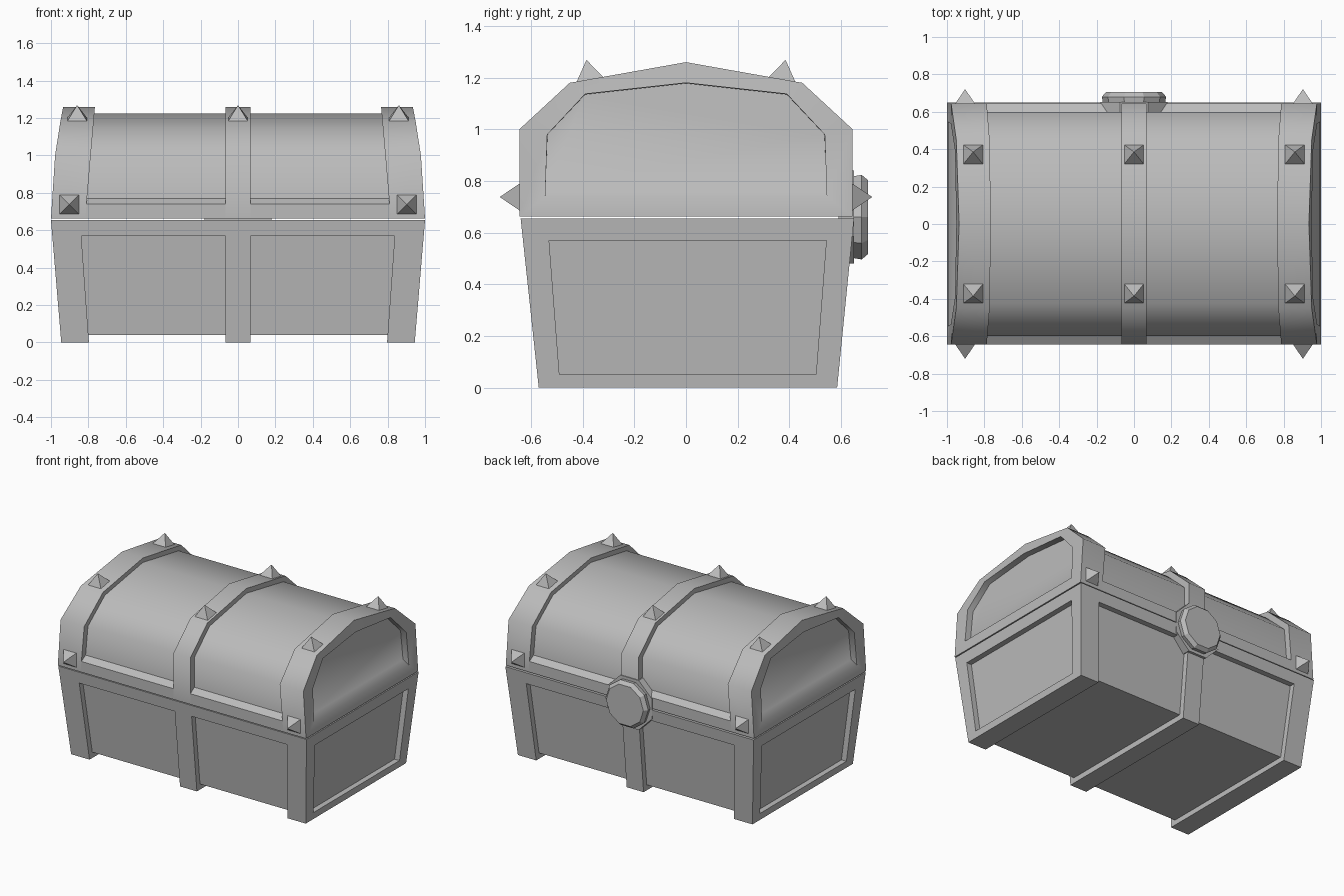
import bpy, bmesh, math
from mathutils import Vector

if "Cube" in bpy.data.objects:
    bpy.data.objects.remove(bpy.data.objects["Cube"])

grey = bpy.data.materials.new("chest_grey")
grey.diffuse_color = (0.5, 0.5, 0.5, 1)
grey.use_nodes = True
grey.node_tree.nodes["Principled BSDF"].inputs["Base Color"].default_value = grey.diffuse_color


def finish(name, bm, smooth=None):
    bmesh.ops.recalc_face_normals(bm, faces=bm.faces)
    mesh = bpy.data.meshes.new(name)
    bm.to_mesh(mesh)
    bm.free()
    mesh.materials.append(grey)
    ob = bpy.data.objects.new(name, mesh)
    bpy.context.collection.objects.link(ob)
    if smooth:
        bpy.ops.object.select_all(action='DESELECT')
        ob.select_set(True)
        bpy.context.view_layer.objects.active = ob
        bpy.ops.object.shade_smooth_by_angle(angle=math.radians(smooth))
    return ob


def loft(name, rings, smooth=None):
    """Join equal-length rings of points and cap both ends."""
    bm = bmesh.new()
    vr = [[bm.verts.new(p) for p in r] for r in rings]
    n = len(vr[0])
    for a, b in zip(vr, vr[1:]):
        for i in range(n):
            j = (i + 1) % n
            bm.faces.new((a[i], a[j], b[j], b[i]))
    bm.faces.new(vr[0])
    bm.faces.new(vr[-1])
    return finish(name, bm, smooth)


def ring(profile, x_of_z):
    return [(x_of_z(z), y, z) for y, z in profile]


def prism(name, profile, x0, x1, smooth=None):
    return loft(name, [ring(profile, lambda z: x0), ring(profile, lambda z: x1)], smooth)


def end_frame(name, s, outer, opening, panel, x_in, x_out, depth, smooth=None):
    """Band around one end of the chest, with a sunken end panel."""
    loft(name, [ring(outer, lambda z: s * x_in(z)),
                ring(outer, lambda z: s * x_out(z)),
                ring(opening, lambda z: s * x_out(z)),
                ring(panel, lambda z: s * (x_out(z) - depth))], smooth)


def arch(half):
    """Mirror a half profile (first point on the ridge) to the other side."""
    return half + [(-y, z) for y, z in reversed(half) if y > 0]


def front(z): return -0.57 - 0.107 * z
def back(z): return 0.585 + 0.1 * z


def body_section(z0, z1, inset=0.0):
    return [(front(z0) + inset, z0), (back(z0) - inset, z0),
            (back(z1) - inset, z1), (front(z1) + inset, z1)]


# ---- Body ----
TOP = 0.654
prism("body_core", body_section(0.04, 0.65, 0.04), -0.88, 0.88)
prism("body_centre_band", body_section(0, TOP), -0.068, 0.068)
body_opening = [(-0.49, 0.05), (0.503, 0.05), (0.543, 0.57), (-0.53, 0.57)]
for s, side in ((-1, "left"), (1, "right")):
    end_frame("body_end_" + side, s, body_section(0, TOP), body_opening, body_opening,
              lambda z: 0.797 + 0.0715 * z, lambda z: 0.945 + 0.084 * z, 0.04)
    prism("body_rim_" + side, body_section(0.57, TOP), s * 0.06, s * 0.86)

# ---- Lid ----
BASE = 0.662
lid_outer = arch([(0, 1.26), (0.45, 1.18), (0.645, 1.0), (0.645, BASE)])
lid_core = arch([(0, 1.225), (0.425, 1.147), (0.6, 0.985), (0.6, 0.68)])
lid_opening = arch([(0, 1.18), (0.39, 1.137), (0.537, 0.98), (0.545, 0.74)])
lid_panel = arch([(0, 1.178), (0.39, 1.135), (0.536, 0.98), (0.545, 0.77)])
lid_rim = [(-0.645, BASE), (-0.645, 0.74), (-0.6, 0.77),
           (0.6, 0.77), (0.645, 0.74), (0.645, BASE)]


def lid_x(z):
    pts = [(BASE, 1.0), (1.0, 0.978), (1.18, 0.95), (1.26, 0.935)]
    for (a, xa), (b, xb) in zip(pts, pts[1:]):
        if z <= b:
            return xa + (xb - xa) * (z - a) / (b - a)
    return pts[-1][1]


prism("lid_core", lid_core, -0.86, 0.86, 60)
prism("lid_centre_band", lid_outer, -0.068, 0.068, 60)
for s, side in ((-1, "left"), (1, "right")):
    end_frame("lid_end_" + side, s, lid_outer, lid_opening, lid_panel,
              lambda z: 0.81 - 0.0865 * (z - 0.74), lid_x, 0.045, 60)
    prism("lid_rim_" + side, lid_rim, s * 0.06, s * 0.83)


# ---- Pyramid studs ----
def stud(name, centre, normal, half=0.055, height=0.076):
    c, n = Vector(centre), Vector(normal).normalized()
    u = Vector((1, 0, 0))
    v = n.cross(u)
    c0 = c - n * 0.005
    base = [c0 + u * a * half + v * b * half
            for a, b in ((-1, -1), (1, -1), (1, 1), (-1, 1))]
    bm = bmesh.new()
    vs = [bm.verts.new(p) for p in base]
    tip = bm.verts.new(c + n * height)
    bm.faces.new(vs)
    for i in range(4):
        bm.faces.new((vs[i], vs[(i + 1) % 4], tip))
    finish(name, bm)


for f, face in ((-1, "front"), (1, "back")):
    for x, place in ((-0.86, "left"), (0, "centre"), (0.86, "right")):
        stud(f"top_stud_{face}_{place}", (x, f * 0.372, 1.194), (0, f * 0.175, 0.985))
        if x:
            stud(f"side_stud_{face}_{place}", (x * 1.05, f * 0.645, 0.738), (0, f, 0))


# ---- Lock on the back ----
def disc(y, r, n, turn=0.0, z=0.66):
    return [(r * math.cos(math.tau * (i + turn) / n), y,
             z + r * math.sin(math.tau * (i + turn) / n)) for i in range(n)]


loft("lock_plate", [disc(0.59, 0.195, 8, 0.5), disc(0.651, 0.195, 8, 0.5)])
loft("lock_disc", [disc(0.64, 0.165, 10), disc(0.68, 0.172, 10), disc(0.705, 0.15, 10)])
